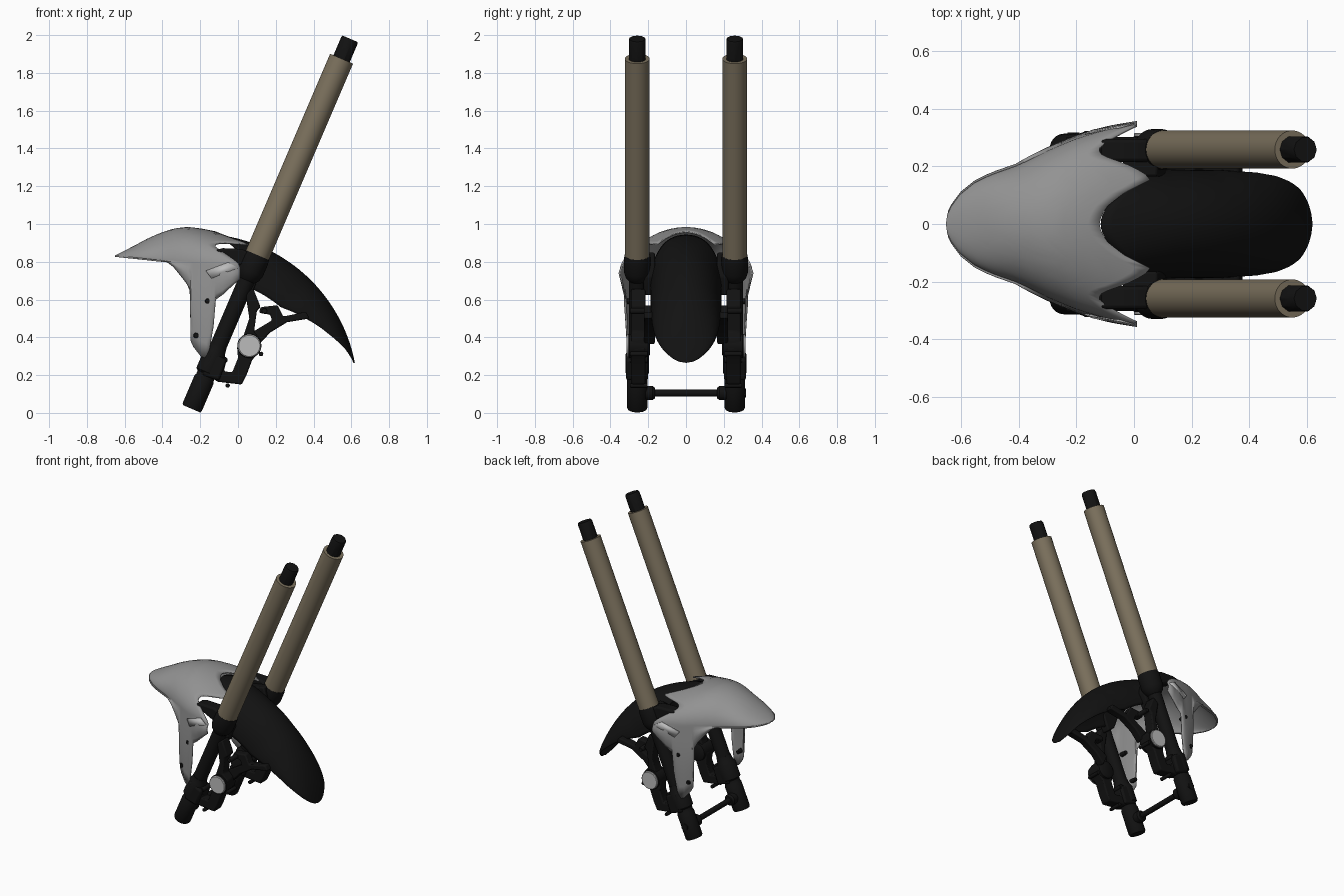
import bpy, bmesh, math
from mathutils import Vector

if "Cube" in bpy.data.objects:
    bpy.data.objects.remove(bpy.data.objects["Cube"])


def material(name, r, g, b):
    m = bpy.data.materials.new(name)
    m.diffuse_color = (r, g, b, 1)
    m.use_nodes = True
    m.node_tree.nodes["Principled BSDF"].inputs["Base Color"].default_value = m.diffuse_color
    return m


BLACK = material("black", .006, .006, .006)
TAN = material("tan", .2, .165, .11)
GREY = material("grey", .29, .29, .29)
SILVER = material("silver", .5, .5, .5)


def interp(table, x):
    if x <= table[0][0]:
        return table[0][1]
    for (a, va), (b, vb) in zip(table, table[1:]):
        if x <= b:
            return va + (vb - va) * (x - a) / (b - a)
    return table[-1][1]


def finish(name, bm, mat, mirror=True, thick=0, bevel=0, angle=35):
    bmesh.ops.remove_doubles(bm, verts=bm.verts, dist=.0004)
    bmesh.ops.recalc_face_normals(bm, faces=bm.faces)
    me = bpy.data.meshes.new(name)
    bm.to_mesh(me)
    bm.free()
    ob = bpy.data.objects.new(name, me)
    bpy.context.collection.objects.link(ob)
    me.materials.append(mat)
    bpy.ops.object.select_all(action='DESELECT')
    bpy.context.view_layer.objects.active = ob
    ob.select_set(True)
    bpy.ops.object.shade_smooth_by_angle(angle=math.radians(angle))
    if bevel:
        b = ob.modifiers.new("bevel", 'BEVEL')
        b.width, b.segments = bevel, 2
    if mirror:
        m = ob.modifiers.new("mirror", 'MIRROR')
        m.use_axis = (False, True, False)
    if thick:
        s = ob.modifiers.new("thickness", 'SOLIDIFY')
        s.thickness, s.offset = thick, 0
    return ob


def lathe(name, origin, direction, profile, mat, seg=32, mirror=True):
    """Capped solid of revolution; profile = (distance along axis, radius)."""
    bm = bmesh.new()
    d = Vector(direction).normalized()
    u = d.cross(Vector((1, 0, 0)) if abs(d.y) > .5 else Vector((0, 1, 0))).normalized()
    v = d.cross(u)
    rings = []
    for t, r in profile:
        c = Vector(origin) + d * t
        rings.append([bm.verts.new(c + r * (u * math.cos(k * math.tau / seg) + v * math.sin(k * math.tau / seg)))
                      for k in range(seg)])
    for a, b in zip(rings, rings[1:]):
        for k in range(seg):
            bm.faces.new((a[k], a[(k + 1) % seg], b[(k + 1) % seg], b[k]))
    bm.faces.new(rings[0])
    bm.faces.new(rings[-1])
    return finish(name, bm, mat, mirror)


def plate(name, pts, y0, y1, mat, bevel=.008, mirror=True):
    """Outline in x/z extruded from y0 to y1."""
    bm = bmesh.new()
    f = bm.faces.new([bm.verts.new((x, y0, z)) for x, z in pts])
    ext = bmesh.ops.extrude_face_region(bm, geom=[f])
    for e in ext['geom']:
        if isinstance(e, bmesh.types.BMVert):
            e.co.y = y1
    return finish(name, bm, mat, mirror, bevel=bevel)


def grid(bm, rows):
    vs = [[bm.verts.new(p) for p in row] for row in rows]
    for a, b in zip(vs, vs[1:]):
        for k in range(len(a) - 1):
            bm.faces.new((a[k], a[k + 1], b[k + 1], b[k]))


# Fork legs: raked tubes on both sides
BASE, AXIS = (-.246, .258, .022), (.394, 0, .919)
lathe("fork_foot", BASE, AXIS, [(0, .05), (.01, .055), (.17, .055), (.18, .05), (.2, .05), (.21, .062),
                                (.31, .062), (.33, .05), (.36, .046)], BLACK)
lathe("fork_lower_tube", BASE, AXIS, [(.3, .044), (.8, .044)], BLACK)
lathe("fork_collar", BASE, AXIS, [(.74, .045), (.76, .062), (.79, .071), (.86, .071), (.885, .067)], BLACK)
lathe("fork_upper_tube", BASE, AXIS, [(.86, .066), (2.016, .066)], TAN, 40)
lathe("fork_cap", BASE, AXIS, [(2.0, .047), (2.12, .047), (2.131, .043)], BLACK, 10)

# Wheel axle with nuts
AX, AZ = -.21, .105
lathe("axle", (AX, -.3, AZ), (0, 1, 0), [(0, .018), (.615, .018)], BLACK, 20, False)
lathe("axle_nut", (AX, .165, AZ), (0, 1, 0), [(0, .028), (.012, .038), (.05, .038)], BLACK, 16)
lathe("axle_end", (AX, .29, AZ), (0, 1, 0), [(0, .024), (.027, .024)], BLACK, 6, False)

# Front fender: domed shell with notched rear edge, running down into side arms
CREST = [(-.65, .83), (-.6, .855), (-.55, .88), (-.48, .918), (-.42, .945), (-.35, .969), (-.3, .978),
         (-.26, .98), (-.2, .973), (-.12, .957), (.06, .905)]
WIDTH = [(-.65, 0), (-.643, .035), (-.63, .06), (-.6, .1), (-.55, .14), (-.5, .165), (-.4, .2), (-.3, .25),
         (-.2, .292), (-.1, .322), (0, .34), (.06, .345)]
EDGE = [(-.65, .83), (-.5, .814), (-.37, .8), (-.2, .785), (.06, .765)]
NOTCH = [(0, -.12), (.1, -.113), (.2, -.09), (.32, -.035), (.4, .025), (.45, .06), (.52, .03), (.62, -.03),
         (.72, -.1), (.77, -.12), (.83, -.12), (.89, -.09), (.95, -.04), (1, .01)]
ARM = [(-.38, .802), (-.34, .775), (-.3, .725), (-.27, .685), (-.252, .65), (-.248, .38), (-.235, .35),
       (-.195, .298), (-.17, .29), (-.15, .34), (-.13, .46), (-.12, .6), (-.08, .627), (-.04, .665), (.01, .71)]
STATIONS = [-.65, -.643, -.63, -.6, -.575, -.55, -.515, -.48, -.44, -.41] + [x for x, z in ARM]
bm = bmesh.new()
rows = []
for xs in STATIONS:
    s = (xs + .65) / .66
    row = []
    for k in range(25):
        a = k / 24 * math.pi / 2
        x = -.65 + s * (interp(NOTCH, math.sin(a)) + .65)
        lo = interp(EDGE, x)
        row.append((x, interp(WIDTH, x) * math.sin(a), lo + (interp(CREST, x) - lo) * math.cos(a)))
    lo = interp(EDGE, xs)
    bottom = min(lo, interp(ARM, xs)) if xs >= -.38 else lo
    for k in range(1, 7):
        row.append((xs, interp(WIDTH, xs) + .012 * math.sin(k / 6 * math.pi), lo + (bottom - lo) * k / 6))
    rows.append(row)
grid(bm, rows)
finish("front_fender", bm, GREY, thick=.008, angle=50)

# Light reflector panel on each fender side
bm = bmesh.new()
bm.faces.new([bm.verts.new((x, interp(WIDTH, x) + dy, z)) for x, z, dy in
              ((-.17, .752, .012), (-.05, .797, .004), (0, .767, .008), (-.14, .712, .015))])
finish("fender_reflector", bm, SILVER, thick=.006)

# Fender bolts
for x, z in ((-.16, .592), (-.222, .41)):
    y = interp(WIDTH, x)
    lathe("fender_bolt", (x, y - .035, z), (0, 1, 0), [(0, .013), (.045, .015), (.053, .012)], BLACK, 16)

# Rear fender: arc shell around the wheel axle
REAR_W = [(11, 0), (11.6, .035), (13, .07), (15, .1), (17, .123), (20, .145), (24, .163), (30, .175),
          (40, .183), (65, .185), (84, .185)]
DROP = [(11, 0), (17, .03), (24, .08), (35, .15), (46, .21), (62, .22), (74, .17), (84, .12)]
bm = bmesh.new()
rows = []
for j in range(41):
    s = (j / 40) ** 1.5
    row = []
    for k in range(19):
        a = k / 18 * math.pi / 2
        th = 11 + s * (83.5 - 15 * math.sin(a) ** 2 - 11)
        r = .84 - interp(DROP, th) * (1 - math.cos(a))
        t = math.radians(th)
        row.append((AX + r * math.cos(t), interp(REAR_W, th) * math.sin(a), AZ + r * math.sin(t)))
    rows.append(row)
grid(bm, rows)
finish("rear_fender", bm, BLACK, thick=.008, angle=50)

# Brackets joining fenders to the fork legs
plate("upper_bracket", [(-.12, .862), (-.08, .872), (.02, .868), (.1, .83), (.05, .76), (-.02, .795), (-.07, .82)],
      .215, .295, BLACK, .012)
plate("fender_mount", [(-.04, .83), (.08, .85), (.11, .72), (.07, .62), (.02, .66)], .165, .225, BLACK)

# Brake caliper arm and fender stay
plate("caliper_arm", [(-.17, .21), (-.11, .165), (.02, .15), (.045, .2), (.075, .28), (.12, .33), (.12, .39),
                      (.085, .43), (.1, .54), (.12, .56), (.08, .66), (.04, .63), (.06, .5), (.03, .41), (-.005, .35),
                      (.0, .29), (-.03, .215), (-.075, .22), (-.06, .28), (-.1, .31)], .215, .29, BLACK)
plate("fender_stay", [(.08, .43), (.11, .36), (.17, .425), (.26, .48), (.38, .5), (.36, .535), (.24, .51), (.21, .57),
                      (.12, .56), (.11, .53), (.17, .52), (.18, .49)], .165, .222, BLACK)
lathe("caliper_housing", (.06, .19, .355), (0, 1, 0), [(0, .045), (.01, .06), (.11, .064), (.115, .06)], BLACK)
lathe("caliper_disc", (.06, .29, .355), (0, 1, 0), [(0, .06), (.022, .06), (.026, .056)], SILVER)

# Small caliper fittings
for x, z, r in ((.122, .312, .012), (-.055, .145, .012), (-.07, .28, .016), (.14, .54, .016)):
    lathe("caliper_bolt", (x, .205, z), (0, 1, 0), [(0, r), (.085, r), (.092, r * .8)], BLACK, 12)
plate("foot_clamp", [(-.19, .2), (-.1, .17), (-.06, .28), (-.15, .33)], .2, .318, BLACK, .012)
